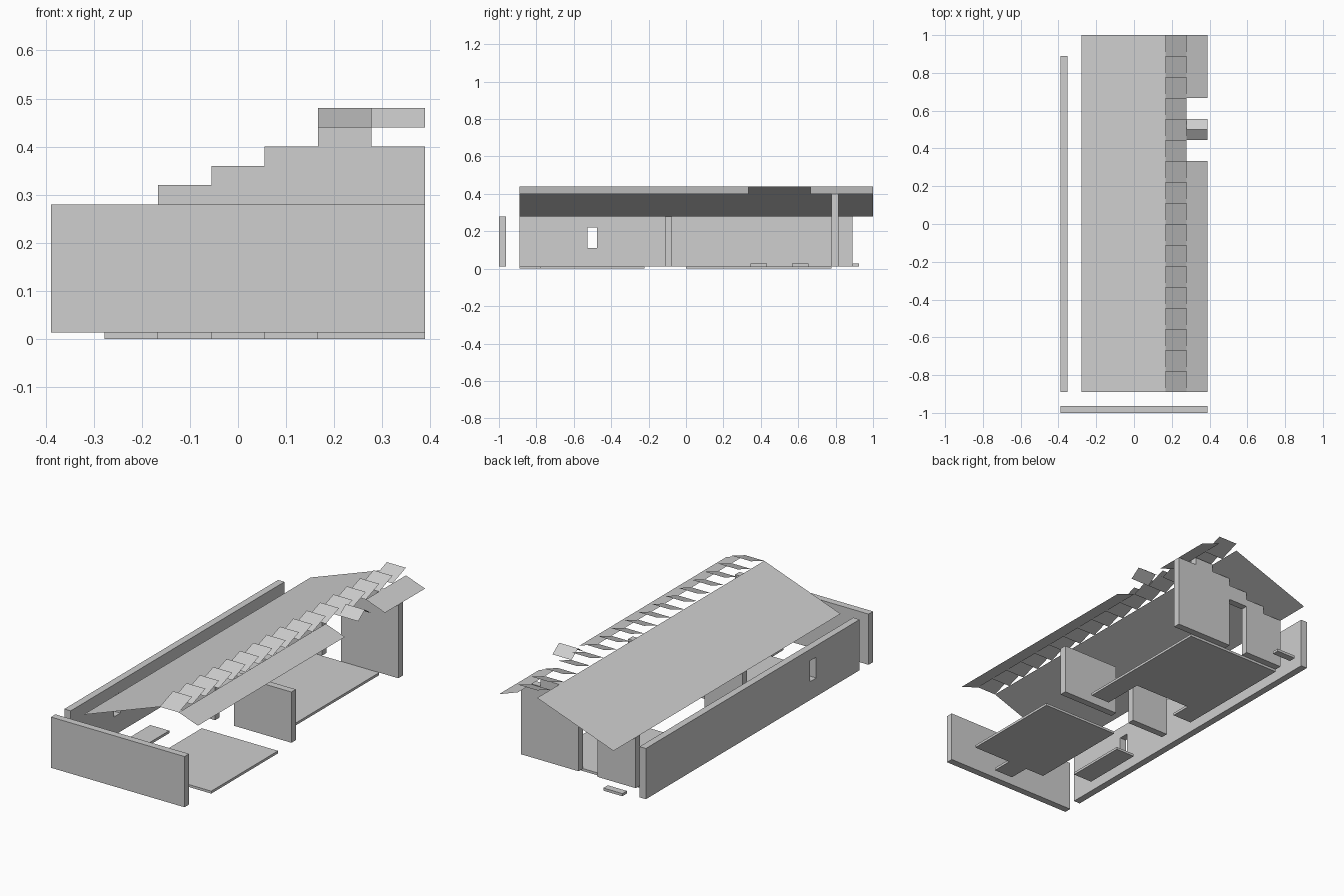
import bpy
import bmesh

if "Cube" in bpy.data.objects:
    bpy.data.objects.remove(bpy.data.objects["Cube"], do_unlink=True)

U = 1 / 9          # planning module
T = U / 3          # wall thickness
FLOOR = 0.013      # floor thickness, also the foot of the walls
EAVE = 0.28        # top of the low walls
RISE = 0.04        # roof rise per module

grey = bpy.data.materials.new("light_grey")
grey.use_nodes = True
grey.diffuse_color = (0.62, 0.62, 0.62, 1)
grey.node_tree.nodes["Principled BSDF"].inputs["Base Color"].default_value = (0.62, 0.62, 0.62, 1)


def finish(name, bm):
    mesh = bpy.data.meshes.new(name)
    bm.to_mesh(mesh)
    bm.free()
    mesh.materials.append(grey)
    obj = bpy.data.objects.new(name, mesh)
    bpy.context.collection.objects.link(obj)
    return obj


def prism(name, points, offset):
    """Closed solid: a flat outline pushed along an offset."""
    bm = bmesh.new()
    face = bm.faces.new([bm.verts.new(p) for p in points])
    new = bmesh.ops.extrude_face_region(bm, geom=[face])["geom"]
    verts = [g for g in new if isinstance(g, bmesh.types.BMVert)]
    bmesh.ops.translate(bm, verts=verts, vec=offset)
    bmesh.ops.recalc_face_normals(bm, faces=bm.faces[:])
    return finish(name, bm)


def slab(name, plan, z0, z1):
    """Plan outline in modules, raised between two heights."""
    return prism(name, [(x * U, y * U, z0) for x, y in plan], (0, 0, z1 - z0))


def box(name, x0, x1, y0, y1, z0, z1):
    return slab(name, [(x0, y0), (x1, y0), (x1, y1), (x0, y1)], z0, z1)


def sheet(name, x0, z0, x1, z1, y0, y1):
    """Thin roof plane sloping across the building."""
    bm = bmesh.new()
    pts = [(x0, y0, z0), (x1, y0, z1), (x1, y1, z1), (x0, y1, z0)]
    bm.faces.new([bm.verts.new((x * U, y * U, z)) for x, y, z in pts])
    return finish(name, bm)


def blade(name, x0, x1, y0, z0, y1, z1):
    """Thin plane tilted along the building."""
    bm = bmesh.new()
    pts = [(x0, y0, z0), (x1, y0, z0), (x1, y1, z1), (x0, y1, z1)]
    bm.faces.new([bm.verts.new((x * U, y * U, z)) for x, y, z in pts])
    return finish(name, bm)


# Front boundary wall
box("front_wall", -3.5, 3.5, -9, -9 + 1 / 3, FLOOR, EAVE)

# Long side wall: outline in the side plane with a window opening
WIN_Y0, WIN_Y1, WIN_Z0, WIN_Z1 = -4.75, -4.28, 0.11, 0.22
bm = bmesh.new()
ys, zs = (-8, WIN_Y0, WIN_Y1, 8), (FLOOR, WIN_Z0, WIN_Z1, EAVE)
grid = [[bm.verts.new((-3.5 * U, y * U, z)) for z in zs] for y in ys]
faces = [bm.faces.new((grid[i][j], grid[i + 1][j], grid[i + 1][j + 1], grid[i][j + 1]))
         for i in range(3) for j in range(3) if (i, j) != (1, 1)]
new = bmesh.ops.extrude_face_region(bm, geom=faces)["geom"]
bmesh.ops.translate(bm, verts=[g for g in new if isinstance(g, bmesh.types.BMVert)], vec=(T, 0, 0))
bmesh.ops.recalc_face_normals(bm, faces=bm.faces[:])
finish("long_side_wall", bm)

# Partition walls either side of the inner doorway
box("partition_wall_wide", 0.5, 3.5, -1, -1 + 1 / 3, FLOOR, EAVE)
box("partition_wall_narrow", -2.5, -0.5, -1, -1 + 1 / 3, FLOOR, EAVE)

# Stepped back wall with a doorway
outline = [(3.5, FLOOR), (3.5, EAVE + 3 * RISE), (2.5, EAVE + 3 * RISE), (2.5, EAVE + 4 * RISE)]
for i in range(4):
    x = 1.5 - i
    outline += [(x, EAVE + (4 - i) * RISE), (x, EAVE + (3 - i) * RISE)]
outline += [(-2.5, EAVE), (-2.5, FLOOR), (-0.5, FLOOR), (-0.5, EAVE), (0.5, EAVE), (0.5, FLOOR)]
prism("back_wall", [(x * U, 7 * U, z) for x, z in outline], (0, T, 0))

# Floors
slab("front_floor", [(-0.5, -7), (0.5, -7), (0.5, -8), (1.5, -8), (1.5, -7),
                     (3.5, -7), (3.5, -2), (-0.5, -2)], 0, FLOOR)
slab("back_floor", [(1.5, 0), (2.5, 0), (2.5, 7), (-2.5, 7), (-2.5, 1),
                    (-1.5, 1), (-1.5, 2), (1.5, 2)], 0, FLOOR)
box("side_floor", -2.5, -1.5, -6, -3, 0, FLOOR)

# Low pads
box("back_step", -2.5, -1.5, 8, 8 + 1 / 3, FLOOR, 0.027)
for i, y in enumerate((3.1, 5.1)):
    box(f"floor_pad_{i + 1}", -2.4, -1.6, y, y + 0.8, FLOOR, 0.027)

# Roof planes
RIDGE = EAVE + 4 * RISE
sheet("main_roof", -2.5, EAVE, 1.5, RIDGE, -8, 9)
sheet("side_roof_front", 2.5, RIDGE, 3.5, RIDGE - RISE, -8, 3)
sheet("side_roof_back", 2.5, RIDGE, 3.5, RIDGE - RISE, 6, 9)

# Row of tilted ridge louvres
for i in range(17):
    y = -8 + i
    blade(f"ridge_louvre_{i + 1}", 1.5, 2.5, y, RIDGE, y + 1, RIDGE + RISE)

# Small gabled cover over the side opening
blade("gable_cover_front", 2.5, 3.5, 4, RIDGE, 4.5, RIDGE + RISE)
blade("gable_cover_back", 2.5, 3.5, 4.5, RIDGE + RISE, 5, RIDGE)
